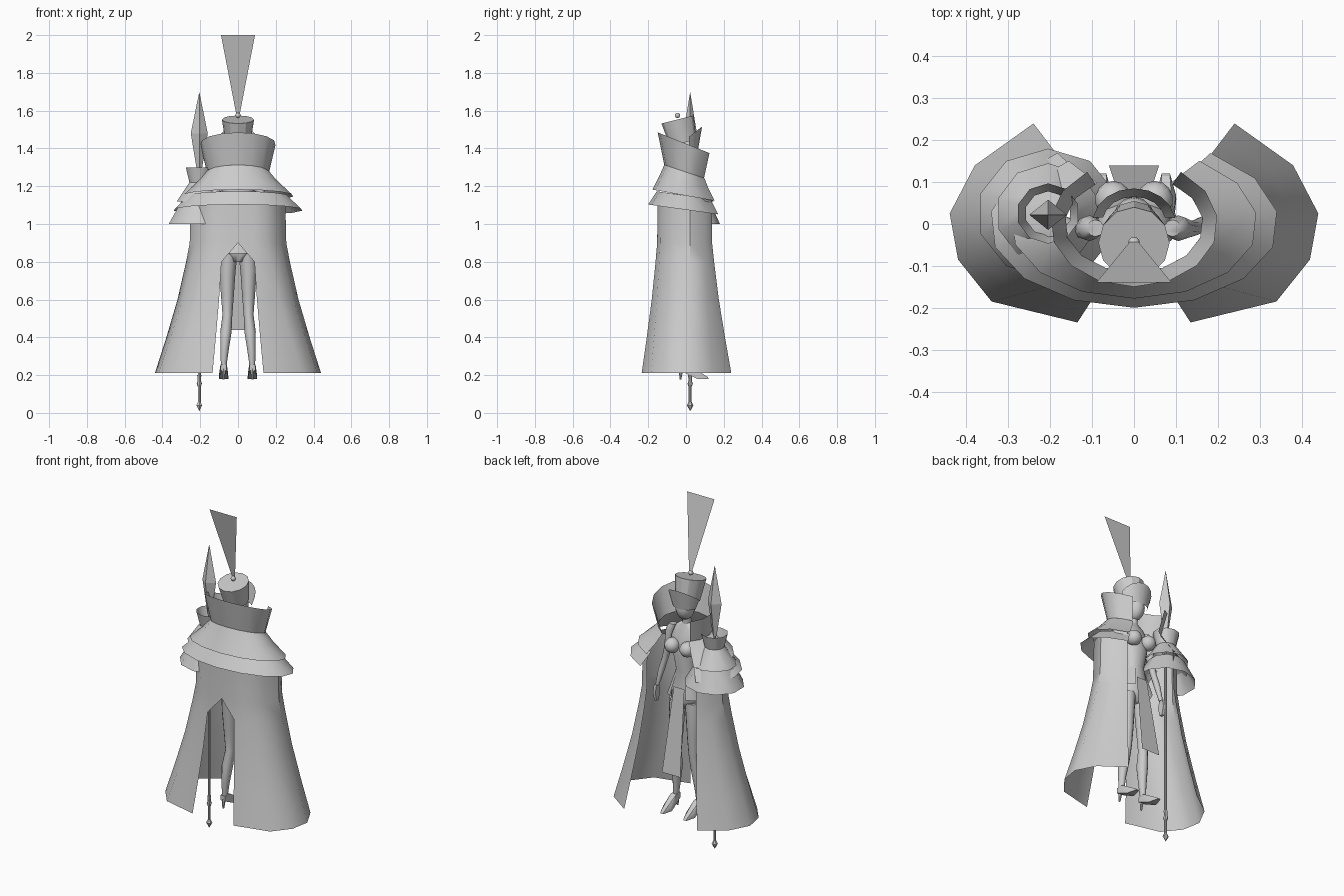
import bpy, bmesh, math
from mathutils import Vector

cube = bpy.data.objects.get("Cube")
if cube:
    bpy.data.objects.remove(cube, do_unlink=True)

grey = bpy.data.materials.new("plain_grey")
grey.use_nodes = True
COLOUR = (0.6, 0.6, 0.6, 1)
grey.diffuse_color = COLOUR
grey.node_tree.nodes["Principled BSDF"].inputs["Base Color"].default_value = COLOUR


def finish(name, bm, smooth=40):
    bmesh.ops.recalc_face_normals(bm, faces=bm.faces)
    mesh = bpy.data.meshes.new(name)
    bm.to_mesh(mesh)
    bm.free()
    mesh.materials.append(grey)
    obj = bpy.data.objects.new(name, mesh)
    bpy.context.collection.objects.link(obj)
    if smooth:
        bpy.ops.object.select_all(action="DESELECT")
        bpy.context.view_layer.objects.active = obj
        obj.select_set(True)
        bpy.ops.object.shade_smooth_by_angle(angle=math.radians(smooth))
    return obj


def loft(name, rings, half=180, n=12, cap=False, smooth=40):
    """Skin rings of (cx, cy, rx, ry, z, slope); half < 180 leaves a gap at +y."""
    bm = bmesh.new()
    closed = half == 180
    count = n if closed else n + 1
    rows = []
    for cx, cy, rx, ry, z, slope in rings:
        row = []
        for i in range(count):
            a = math.radians(half * (2 * i / n - 1))
            dy = -ry * math.cos(a)
            row.append(bm.verts.new((cx + rx * math.sin(a), cy + dy, z + slope * dy)))
        rows.append(row)
    for lo, hi in zip(rows, rows[1:]):
        for i in range(n):
            j = (i + 1) % count
            bm.faces.new((lo[i], lo[j], hi[j], hi[i]))
    if cap:
        bm.faces.new(rows[0])
        bm.faces.new(rows[-1])
    return finish(name, bm, smooth)


def hull(name, points):
    bm = bmesh.new()
    for p in points:
        bm.verts.new(p)
    bmesh.ops.convex_hull(bm, input=bm.verts)
    return finish(name, bm, 30)


def plate(name, points):
    bm = bmesh.new()
    bm.faces.new([bm.verts.new(p) for p in points])
    return finish(name, bm, 0)


def ball(name, centre, size):
    bm = bmesh.new()
    bmesh.ops.create_uvsphere(bm, u_segments=14, v_segments=10, radius=1)
    for v in bm.verts:
        v.co = Vector(a * b for a, b in zip(v.co, size)) + Vector(centre)
    return finish(name, bm, 60)


# Long cape: flared half walls with a slit in front and an open back
TOP = [(0, -.15), (.08, -.15), (.15, -.135), (.22, -.075), (.25, .02), (.215, .1), (.16, .135)]
HEM = [(0, -.24), (.135, -.235), (.34, -.185), (.42, -.085), (.44, .025), (.38, .14), (.24, .24)]
LEVELS = [(1.14, 0), (.9, .03), (.8, .13), (.6, .37), (.4, .68), (.21, 1)]
bm = bmesh.new()
for side in (-1, 1):
    grid = []
    for z, t in LEVELS:
        grid.append([bm.verts.new((side * (a[0] + (b[0] - a[0]) * t), a[1] + (b[1] - a[1]) * t, z))
                     for a, b in zip(TOP, HEM)])
    for r in range(len(grid) - 1):
        for c in range(len(TOP) - 1):
            lo, hi = grid[r], grid[r + 1]
            if c == 0 and r == 1:
                bm.faces.new((lo[0], lo[1], hi[1]))
            elif c > 0 or r == 0:
                bm.faces.new((lo[c], lo[c + 1], hi[c + 1], hi[c]))
bmesh.ops.remove_doubles(bm, verts=bm.verts, dist=.0005)
bmesh.ops.delete(bm, geom=[v for v in bm.verts if not v.link_faces], context="VERTS")
finish("long_cape", bm)

# Collar and the two shoulder tiers, all dipping toward the open side
loft("collar", [(0, 0, .2, .15, 1.425, -.4), (0, 0, .165, .115, 1.275, -.33)], 146)
loft("upper_shoulder_tier", [(0, 0, .165, .115, 1.275, -.33), (0, 0, .215, .14, 1.22, -.26),
                             (0, 0, .295, .178, 1.15, -.18)], 148)
loft("lower_shoulder_tier", [(0, 0, .265, .155, 1.15, -.15), (0, 0, .345, .2, 1.075, -.14)], 148)

# Layered funnel around the spear
loft("spear_funnel", [(-.205, .025, .075, .072, 1.3, 0), (-.205, .025, .055, .053, 1.22, 0),
                      (-.205, .025, .125, .12, 1.12, 0)], n=10)
loft("spear_funnel_hem", [(-.205, .025, .1, .1, 1.12, 0), (-.205, .025, .17, .155, 1.0, 0)], n=10)

# Spear
X, Y = -.205, .022


def spear_part(name, profile, n, flat=1, smooth=40):
    loft(name, [(X, Y, r, r * flat, z, 0) for r, z in profile], n=n, cap=True, smooth=smooth)


spear_part("spear_shaft", [(.008, .04), (.008, 1.32)], 8)
spear_part("spear_blade", [(.012, 1.28), (.045, 1.48), (.001, 1.695)], 4, .8, 0)
spear_part("spear_collar", [(.009, .14), (.014, .155), (.009, .17), (.011, .2)], 8)
spear_part("spear_butt", [(.001, .01), (.017, .04), (.007, .06)], 6, 1, 0)

# Head, hat, visor and plume
ball("head", (0, .005, 1.395), (.052, .06, .075))
loft("neck", [(0, -.01, .026, .026, 1.26, 0), (0, -.005, .024, .024, 1.35, 0)], cap=True)
loft("hat", [(0, -.015, .066, .07, 1.43, .25), (0, -.045, .085, .085, 1.553, .25)],
     cap=True, smooth=30)
bm = bmesh.new()
edge = []
for i in range(9):
    a = math.radians(-80 + 20 * i)
    s, c = math.sin(a), math.cos(a)
    edge.append((bm.verts.new((.075 * s, .005 + .06 * c, 1.4)),
                 bm.verts.new((.1 * s, .085 * c, 1.45 + .065 * c))))
for p, q in zip(edge, edge[1:]):
    bm.faces.new((p[0], q[0], q[1], p[1]))
finish("visor", bm)
ball("plume_knob", (0, -.045, 1.575), (.014, .014, .014))
plate("plume", [(-.008, -.04, 1.575), (.008, -.04, 1.575), (.09, -.14, 2), (-.09, -.14, 2)])

# Torso
loft("torso", [(0, .0, .04, .04, .8, 0), (0, .0, .088, .065, .85, 0), (0, .0, .085, .06, .91, 0),
               (0, .005, .055, .043, 1.02, 0), (0, .01, .07, .055, 1.12, 0),
               (0, .0, .09, .05, 1.21, 0), (0, -.01, .07, .035, 1.27, 0),
               (0, -.01, .028, .025, 1.3, 0)], n=16, cap=True, smooth=60)

# Skirt panels
plate("front_panel", [(-.035, .065, .93), (.035, .065, .93), (.06, .14, .44), (-.06, .14, .44)])
loft("hip_skirt", [(0, .005, .06, .05, 1.0, 0), (0, .005, .105, .085, .86, .2)], 150, n=10)

# Mirrored limbs
for side, word in ((1, "left"), (-1, "right")):
    def limb(name, rows, n=12):
        loft(word + name, [(side * x, y, r, r * k, z, 0) for x, y, r, k, z in rows],
             n=n, cap=True, smooth=60)

    ball(word + "_bust", (side * .05, .058, 1.17), (.043, .045, .043))
    limb("_leg", [(.05, 0, .047, 1.1, .84), (.056, .005, .043, 1.1, .75), (.056, .008, .034, 1.1, .62),
                  (.056, .008, .026, 1.1, .52), (.064, -.008, .03, 1.15, .43),
                  (.072, -.015, .021, 1.1, .32), (.076, -.015, .014, 1.2, .24)])
    limb("_arm", [(.092, -.01, .02, 1, 1.265), (.106, -.01, .028, 1.1, 1.23), (.13, -.012, .021, 1, 1.1),
                  (.145, -.01, .018, 1, 1.04), (.163, .0, .018, 1, .97), (.182, .01, .011, 1, .88)], 10)
    hull(word + "_hand", [(side * (.185 + dx), .014 + dy, z) for z, w in ((.885, .012), (.84, .022), (.79, .01))
                          for dx in (-.008, .008) for dy in (-w, w)])
    fx = side * .076
    hull(word + "_shoe", [(fx + w * e, y, z) for e in (-1, 1) for w, y, z in
                          ((.015, -.035, .255), (.016, -.035, .225), (.017, .01, .255), (.025, .06, .18),
                           (.024, .07, .205), (.01, .12, .18), (.01, .115, .19))])
    loft(word + "_heel", [(fx, -.03, .005, .005, .178, 0), (fx, -.025, .012, .012, .235, 0)], n=8, cap=True)
